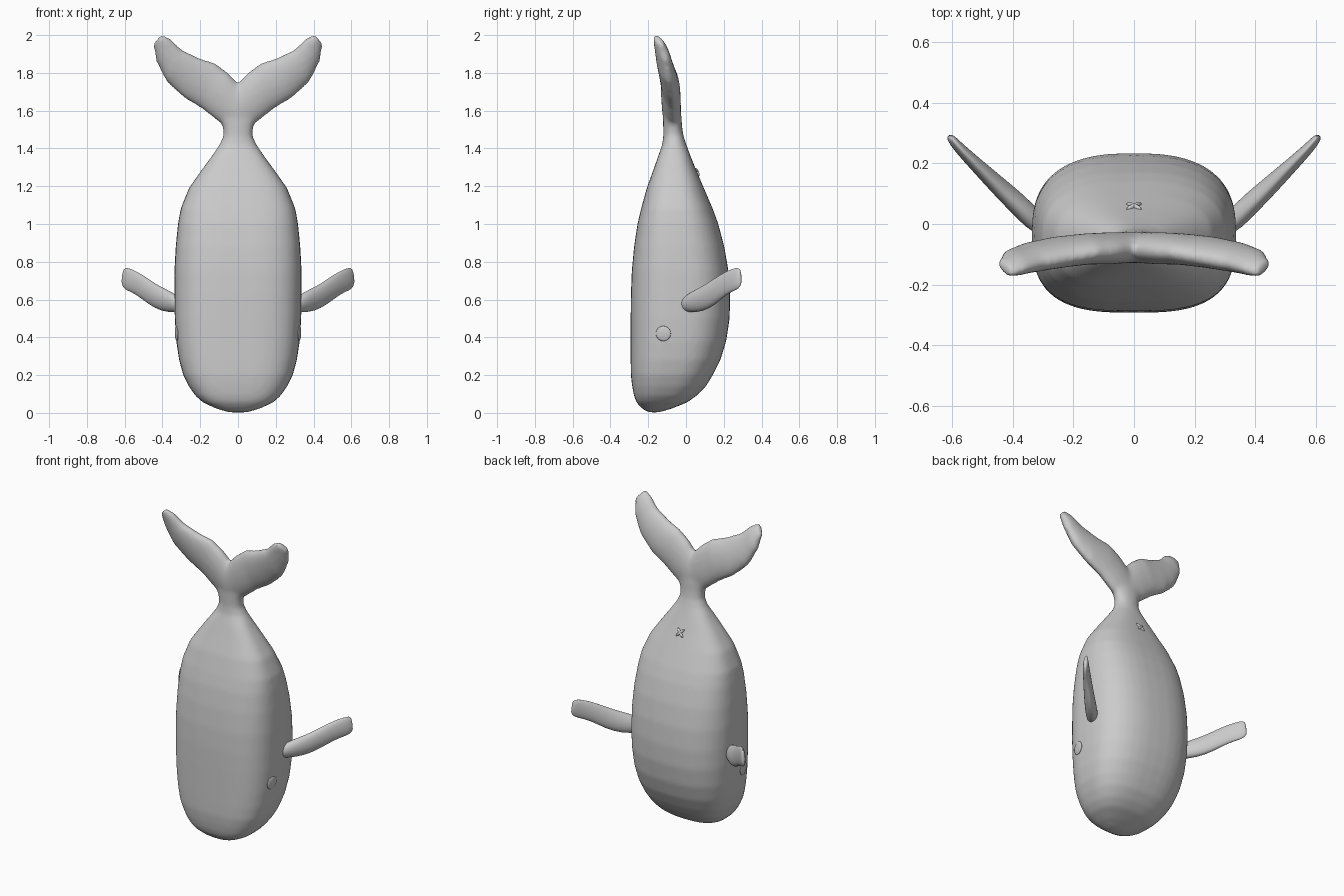
import bpy, bmesh, math
from mathutils import Vector, Matrix

if "Cube" in bpy.data.objects:
    bpy.data.objects.remove(bpy.data.objects["Cube"])


def loft(bm, rings):
    """Skin a list of equal-length point rings and close both ends."""
    vs = [[bm.verts.new(p) for p in r] for r in rings]
    n = len(vs[0])
    for a, b in zip(vs, vs[1:]):
        for i in range(n):
            j = (i + 1) % n
            bm.faces.new((a[i], a[j], b[j], b[i]))
    bm.faces.new(vs[0][::-1])
    bm.faces.new(vs[-1])


def finish(bm, name):
    bmesh.ops.recalc_face_normals(bm, faces=bm.faces)
    me = bpy.data.meshes.new(name)
    bm.to_mesh(me)
    bm.free()
    for p in me.polygons:
        p.use_smooth = True
    ob = bpy.data.objects.new(name, me)
    bpy.context.collection.objects.link(ob)
    return ob


def body_ring(z, hw, y0, y1, n=40):
    """Squarish oval: flatter belly at the front, rounder back."""
    yc = y0 + (y1 - y0) * 0.5
    pts = []
    for i in range(n):
        a = 2 * math.pi * i / n
        c, s = math.cos(a), math.sin(a)
        e = 2 / (2.6 if s > 0 else 3.0)
        if z > 1.4:
            e = 0.9
        pts.append((hw * math.copysign(abs(c) ** e, c),
                    yc + (y1 - y0) / 2 * math.copysign(abs(s) ** e, s), z))
    return pts


def blade_ring(top, low, t, side, n=20):
    """Oval section between two edge points with half thickness t."""
    top, low, side = Vector(top), Vector(low), Vector(side).normalized()
    mid, half = (top + low) / 2, (top - low) / 2
    return [mid + half * math.cos(2 * math.pi * i / n)
            + side * t * math.sin(2 * math.pi * i / n) for i in range(n)]


# body: z, half width, belly y, back y
bm = bmesh.new()
loft(bm, [body_ring(*r) for r in (
    (0.003, 0.05, -0.20, -0.14), (0.025, 0.12, -0.235, -0.07),
    (0.055, 0.185, -0.262, 0.005), (0.09, 0.225, -0.275, 0.055),
    (0.14, 0.26, -0.285, 0.105), (0.20, 0.29, -0.292, 0.142),
    (0.28, 0.312, -0.293, 0.182), (0.38, 0.327, -0.293, 0.213),
    (0.50, 0.335, -0.293, 0.231), (0.62, 0.337, -0.292, 0.234),
    (0.75, 0.337, -0.287, 0.225), (0.88, 0.330, -0.275, 0.203),
    (1.00, 0.318, -0.257, 0.171), (1.08, 0.304, -0.238, 0.142),
    (1.19, 0.260, -0.208, 0.095), (1.28, 0.197, -0.175, 0.056),
    (1.36, 0.138, -0.147, 0.024), (1.42, 0.098, -0.126, 0.002),
    (1.47, 0.076, -0.120, -0.014), (1.52, 0.082, -0.121, -0.021),
    (1.58, 0.11, -0.121, -0.025))])

# tail fluke: upper edge, lower edge, half thickness, mirrored across x
half = (
    ((0.05, -0.09, 1.80), (0.115, -0.07, 1.55), 0.052),
    ((0.12, -0.095, 1.852), (0.19, -0.07, 1.61), 0.050),
    ((0.20, -0.11, 1.877), (0.29, -0.075, 1.67), 0.048),
    ((0.30, -0.13, 1.925), (0.38, -0.09, 1.755), 0.044),
    ((0.36, -0.15, 1.983), (0.433, -0.105, 1.86), 0.036),
    ((0.405, -0.165, 2.005), (0.449, -0.13, 1.95), 0.022))
mir = [tuple((-p[0], p[1], p[2]) for p in s[:2]) + (s[2],) for s in half[::-1]]
root = (((0, -0.085, 1.745), (0, -0.07, 1.47), 0.05),)
loft(bm, [blade_ring(*s, (0, 1, 0)) for s in (*mir, *root, *half)])
body = finish(bm, "body_and_tail")
rm = body.modifiers.new("blend", 'REMESH')
rm.mode, rm.voxel_size, rm.use_smooth_shade = 'VOXEL', 0.012, True
sm = body.modifiers.new("soften", 'SMOOTH')
sm.factor, sm.iterations = 0.5, 8

# side fins
bm = bmesh.new()
loft(bm, [blade_ring(*s, (0.7, -0.7, 0)) for s in (
    ((0.29, -0.03, 0.59), (0.29, -0.02, 0.54), 0.025),
    ((0.33, 0.005, 0.625), (0.33, 0.02, 0.53), 0.036),
    ((0.375, 0.05, 0.652), (0.40, 0.09, 0.535), 0.035),
    ((0.435, 0.105, 0.68), (0.47, 0.155, 0.572), 0.030),
    ((0.51, 0.185, 0.735), (0.54, 0.215, 0.63), 0.023),
    ((0.57, 0.245, 0.766), (0.592, 0.265, 0.648), 0.018),
    ((0.598, 0.28, 0.77), (0.610, 0.287, 0.668), 0.014),
    ((0.607, 0.288, 0.755), (0.615, 0.292, 0.69), 0.007))])
fins = finish(bm, "side_fins")
fins.modifiers.new("mirror", 'MIRROR')
sub = fins.modifiers.new("soften", 'SUBSURF')
sub.levels = sub.render_levels = 1

# finished skin, used to seat the small details
bpy.context.view_layer.update()
skin = body.evaluated_get(bpy.context.evaluated_depsgraph_get())


def seat(origin, direction):
    ok, loc, nor, _ = skin.ray_cast(Vector(origin), Vector(direction))
    return Matrix.Translation(loc) @ nor.to_track_quat('Z', 'Y').to_matrix().to_4x4()


# eyes: shallow discs on both sides
bm = bmesh.new()
bmesh.ops.create_uvsphere(bm, u_segments=24, v_segments=12, radius=1,
                          matrix=seat((1, -0.12, 0.42), (-1, 0, 0))
                          @ Matrix.Diagonal((0.04, 0.04, 0.008, 1)))
eyes = finish(bm, "eyes")
eyes.modifiers.new("mirror", 'MIRROR')

# small cross mark on the upper back
bm = bmesh.new()
place = seat((0, 1, 1.275), (0, -1, 0))
for ang in (45, -45):
    bmesh.ops.create_uvsphere(bm, u_segments=16, v_segments=8, radius=1,
                              matrix=place @ Matrix.Rotation(math.radians(ang), 4, 'Z')
                              @ Matrix.Diagonal((0.034, 0.009, 0.01, 1)))
finish(bm, "back_cross")
